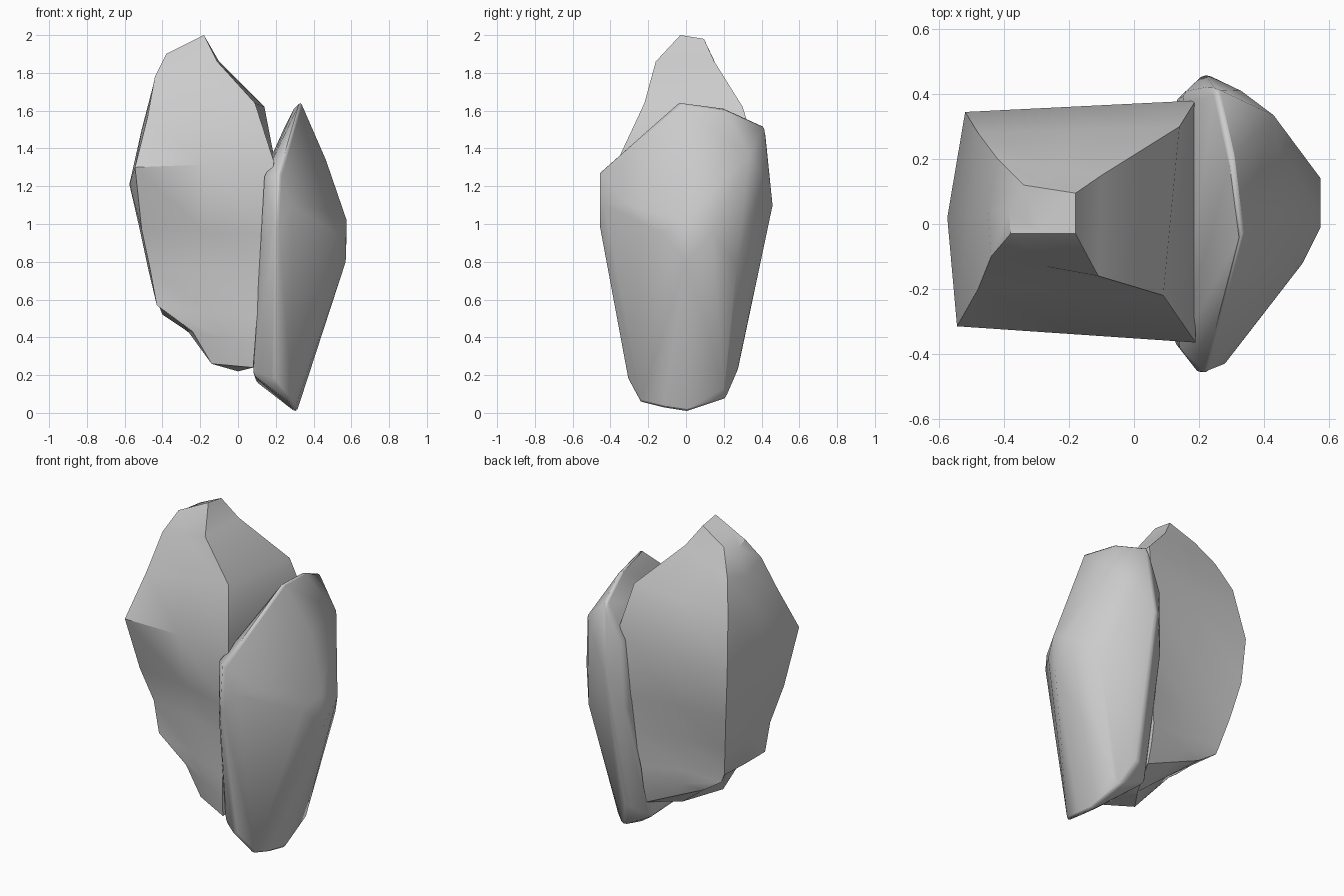
import bpy, bmesh
from mathutils import Vector


def finish(bm, name, angle):
    bmesh.ops.recalc_face_normals(bm, faces=bm.faces)
    mesh = bpy.data.meshes.new(name)
    bm.to_mesh(mesh)
    bm.free()
    ob = bpy.data.objects.new(name, mesh)
    bpy.context.collection.objects.link(ob)
    bpy.ops.object.select_all(action='DESELECT')
    ob.select_set(True)
    bpy.context.view_layer.objects.active = ob
    bpy.ops.object.shade_smooth_by_angle(angle=angle)
    return ob


# Tall boulder: lofted rings, each front-left, front-right, back-right, back-left, left
rings = [
    [(-.38, -.03, 1.90), (-.18, -.03, 2.0), (-.18, .095, 1.98), (-.34, .12, 1.90), (-.385, .04, 1.88)],
    [(-.44, -.10, 1.78), (-.11, -.16, 1.86), (-.10, .15, 1.86), (-.42, .20, 1.76), (-.45, .05, 1.73)],
    [(-.48, -.20, 1.56), (.09, -.22, 1.64), (.14, .30, 1.62), (-.48, .28, 1.58), (-.51, .03, 1.50)],
    [(-.545, -.315, 1.3), (.19, -.365, 1.33), (.19, .38, 1.36), (-.52, .345, 1.25), (-.575, .02, 1.21)],
    [(-.51, -.22, .97), (.16, -.33, .95), (.17, .35, .95), (-.50, .33, .97), (-.52, .02, .97)],
    [(-.465, -.15, .76), (.13, -.31, .75), (.13, .32, .72), (-.46, .28, .75), (-.475, .04, .76)],
    [(-.43, -.15, .57), (.10, -.29, .50), (.10, .29, .50), (-.42, .23, .57), (-.43, .04, .57)],
    [(-.24, -.16, .43), (.09, -.28, .36), (.10, .27, .38), (-.40, .23, .52), (-.30, .04, .48)],
    [(-.14, -.16, .26), (.08, -.26, .24), (.10, .24, .27), (-.28, .22, .44), (-.22, .04, .40)],
]
# Hollows pressed into the middle of the front and back faces, per ring
dents = [0, 0, 0, 0, .03, .04, .01, 0, 0]
bm = bmesh.new()
loops = []
for ring, d in zip(rings, dents):
    p = [Vector(q) for q in ring]
    front = (p[0] + p[1]) / 2 + Vector((0, d, 0))
    rear = (p[2] + p[3]) / 2 - Vector((0, d, 0))
    pts = [p[0], front, p[1], p[2], rear, p[3], p[4]]
    loops.append([bm.verts.new(q) for q in pts])
n = len(loops[0])
for a, b in zip(loops, loops[1:]):
    for i in range(n):
        j = (i + 1) % n
        bm.faces.new((a[i], a[j], b[j], b[i]))
bm.faces.new(loops[0])
tip = bm.verts.new((0, .03, .22))
for i in range(n):
    bm.faces.new((loops[-1][i], loops[-1][(i + 1) % n], tip))
finish(bm, "tall_boulder", 0.65)

# Leaning slab: convex hull of its rim, its back edge and its bulging face
rim = [(.22, -.46, 1.27), (.20, -.46, .98), (.19, -.31, .18), (.28, -.24, .05),
       (.30, -.12, .02), (.31, 0, 0), (.28, .21, .07), (.20, .28, .23),
       (.22, .465, 1.10), (.25, .42, 1.52), (.30, .20, 1.62), (.33, -.03, 1.65)]
back = [(.14, -.38, 1.25), (.13, -.37, .90), (.08, -.23, .20), (.09, .20, .17),
        (.13, .39, .90), (.15, .40, 1.30), (.20, .0, .09)]
face = [(.28, -.43, 1.1), (.38, -.30, 1.1), (.43, -.22, 1.0), (.52, -.12, .95),
        (.575, -.01, 1.02), (.57, .0, .80), (.575, .14, .95), (.43, .335, 1.36),
        (.47, .27, .78), (.42, .20, .50), (.33, .41, 1.25), (.465, .05, 1.34), (.32, .20, .13)]
bm = bmesh.new()
for p in rim + back + face:
    bm.verts.new(p)
bmesh.ops.convex_hull(bm, input=bm.verts)
loose = [v for v in bm.verts if not v.link_faces]
bmesh.ops.delete(bm, geom=loose, context='VERTS')
# Worn, rounded edges
slab = finish(bm, "leaning_slab", 1.2)
bev = slab.modifiers.new("worn_edges", 'BEVEL')
bev.width = 0.02
bev.segments = 2
bev.limit_method = 'ANGLE'
bev.angle_limit = 0.7
